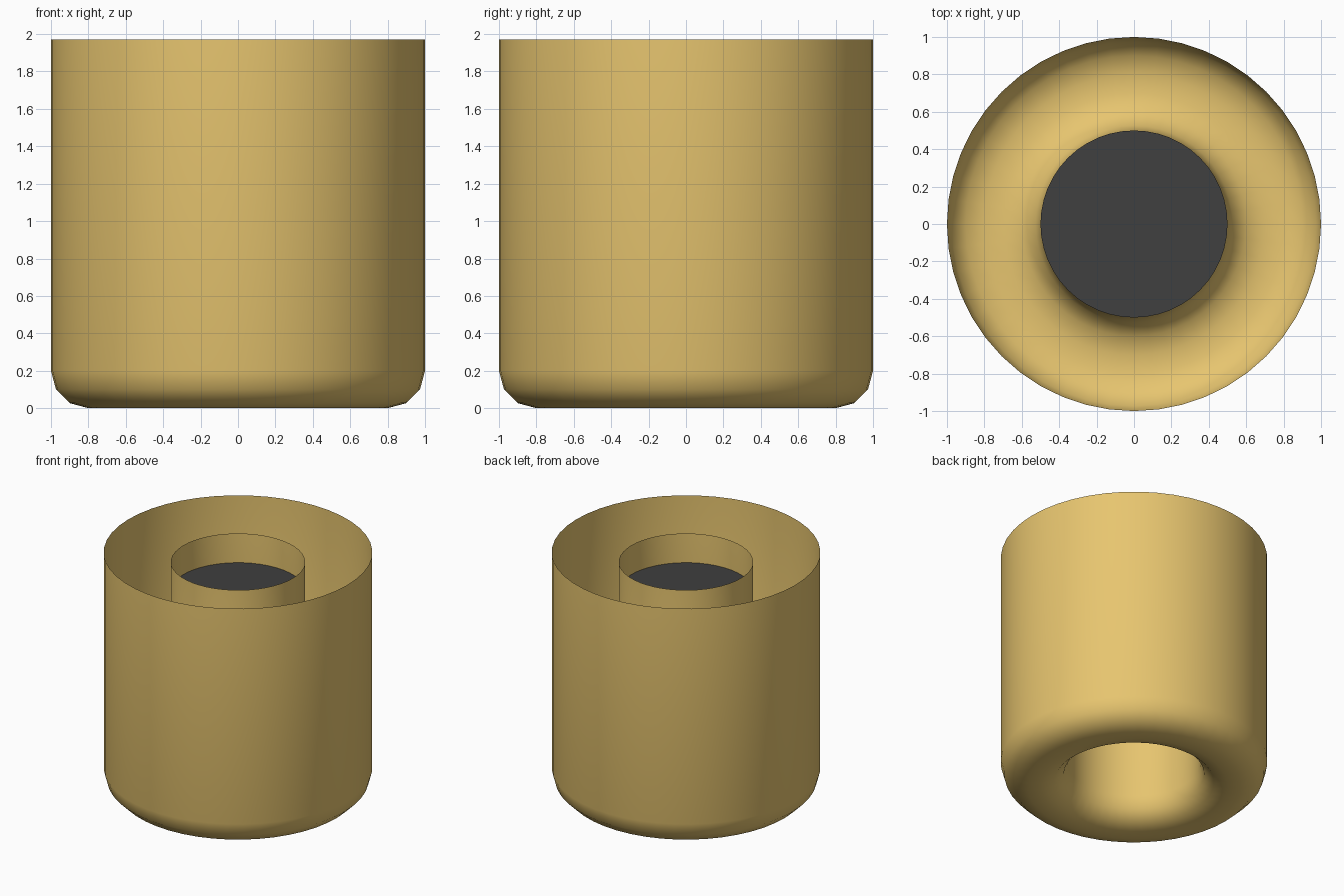
import bpy, bmesh, math
from math import sin, cos, pi

if "Cube" in bpy.data.objects:
    bpy.data.objects.remove(bpy.data.objects["Cube"])

SIDES = 48


def material(name, colour):
    m = bpy.data.materials.new(name)
    m.diffuse_color = colour
    m.use_nodes = True
    m.node_tree.nodes["Principled BSDF"].inputs["Base Color"].default_value = m.diffuse_color
    return m


def add_object(name, bm, mat):
    me = bpy.data.meshes.new(name)
    bm.to_mesh(me)
    bm.free()
    me.materials.append(mat)
    ob = bpy.data.objects.new(name, me)
    bpy.context.collection.objects.link(ob)
    return ob


def lathe(name, profile, mat):
    bm = bmesh.new()
    rings = [[bm.verts.new((r * cos(2 * pi * i / SIDES), r * sin(2 * pi * i / SIDES), z))
              for i in range(SIDES)] for r, z in profile]
    for a, b in zip(rings, rings[1:]):
        for i in range(SIDES):
            j = (i + 1) % SIDES
            f = bm.faces.new((a[i], b[i], b[j], a[j]))
            f.smooth = True
    return add_object(name, bm, mat)


def fillet(cx, r, start, end, steps=3):
    angles = [start + (end - start) * k / steps for k in range(steps + 1)]
    return [(cx + r * cos(math.radians(a)), r + r * sin(math.radians(a))) for a in angles]


gold = material("gold", (0.80, 0.56, 0.16, 1))
dark = material("dark", (0.05, 0.05, 0.05, 1))

# Thin open shell: outer wall, rounded floor, inner tube
profile = [(1.0, 1.97)] + fillet(0.8, 0.2, 0, -90) + fillet(0.7, 0.2, -90, -180) + [(0.5, 1.89)]
lathe("cup_shell", profile, gold)

# Dark plate recessed inside the inner tube
bm = bmesh.new()
bmesh.ops.create_circle(bm, cap_ends=True, segments=SIDES, radius=0.5)
bmesh.ops.translate(bm, verts=bm.verts, vec=(0, 0, 1.65))
add_object("tube_plate", bm, dark)
